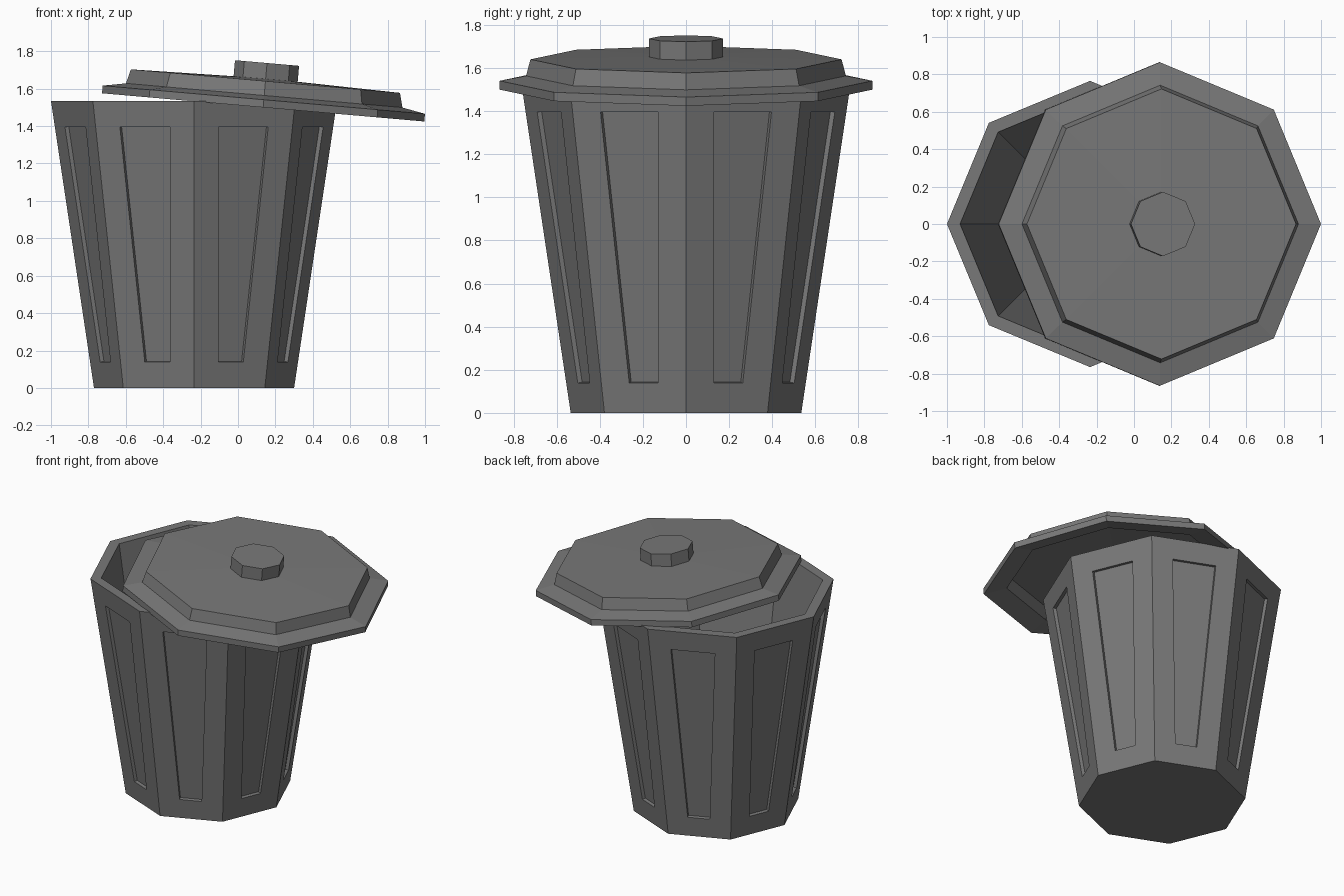
import bpy, bmesh, math
from mathutils import Matrix

if "Cube" in bpy.data.objects:
    bpy.data.objects.remove(bpy.data.objects["Cube"])

SIDES = 8


def material(name, value):
    m = bpy.data.materials.new(name)
    m.diffuse_color = (value, value, value, 1)
    m.use_nodes = True
    m.node_tree.nodes["Principled BSDF"].inputs["Base Color"].default_value = m.diffuse_color
    return m


def lathe(name, profile, mat, matrix, panels=False):
    """Octagonal rings along (radius, height); radius 0 closes to a point, otherwise ends are capped."""
    bm = bmesh.new()
    rings = []
    for r, z in profile:
        count = SIDES if r > 0 else 1
        rings.append([bm.verts.new((r * math.cos(i * math.tau / SIDES),
                                    r * math.sin(i * math.tau / SIDES), z))
                      for i in range(count)])
    walls = []
    for k, (a, b) in enumerate(zip(rings, rings[1:])):
        for i in range(SIDES):
            j = (i + 1) % SIDES
            corners = [a[i % len(a)], a[j % len(a)], b[j % len(b)], b[i % len(b)]]
            f = bm.faces.new(list(dict.fromkeys(corners)))
            if k == 0:
                walls.append(f)
    for ring in (rings[0], rings[-1]):
        if len(ring) > 1:
            bm.faces.new(ring)
    bmesh.ops.recalc_face_normals(bm, faces=bm.faces[:])
    # Recessed panel on each outer wall
    if panels:
        bmesh.ops.inset_individual(bm, faces=walls, thickness=0.14, use_even_offset=True)
        bmesh.ops.inset_individual(bm, faces=walls, thickness=0.001, depth=-0.022,
                                   use_even_offset=True)
    mesh = bpy.data.meshes.new(name)
    bm.to_mesh(mesh)
    bm.free()
    mesh.materials.append(mat)
    ob = bpy.data.objects.new(name, mesh)
    ob.matrix_world = matrix
    bpy.context.collection.objects.link(ob)
    return ob


grey = material("bin_grey", 0.19)

# Tapered hollow bin
lathe("bin_body", [(0.535, 0), (0.765, 1.535), (0.695, 1.535), (0.475, 0.07)],
      grey, Matrix.Translation((-0.235, 0, 0)), panels=True)

# Tilted lid slid to one side: outer shell, then hollow underside
tilt = Matrix.Translation((0.1345, 0, 1.50)) @ Matrix.Rotation(math.radians(5), 4, 'Y')
lathe("lid", [(0, 0.156), (0.722, 0.141), (0.742, 0.064), (0.865, 0.041), (0.865, 0),
              (0.715, 0.026), (0.69, 0.1), (0, 0.118)], grey, tilt)

# Lid knob
lathe("lid_knob", [(0.172, 0.13), (0.172, 0.238)], grey, tilt)
